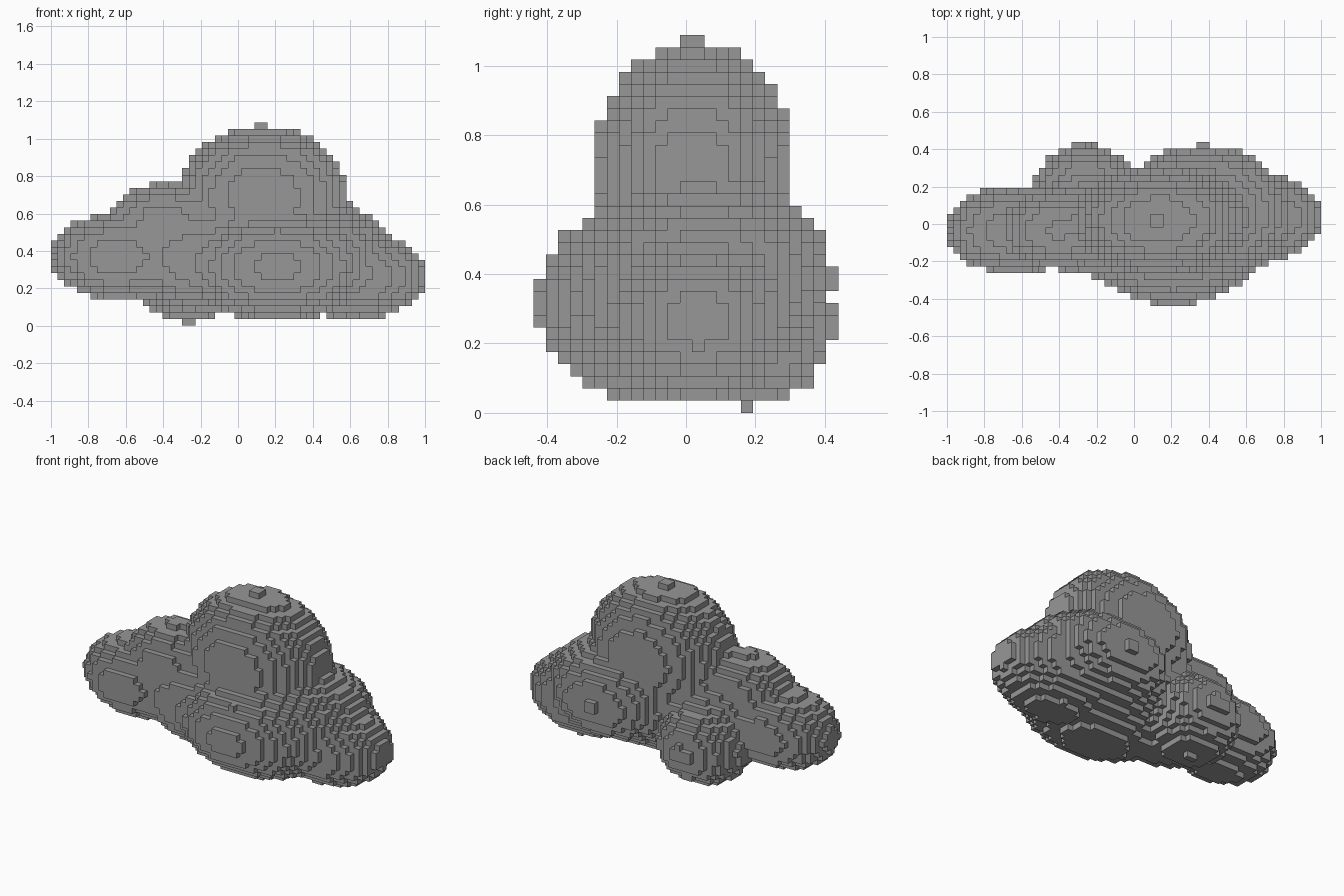
import bpy, bmesh
from math import exp, sqrt

if "Cube" in bpy.data.objects:
    bpy.data.objects.remove(bpy.data.objects["Cube"])

# Blocky cloud: softly merged ellipsoid puffs sampled on a regular voxel grid
NX, NY, NZ = 57, 25, 31
V = 2.0 / NX
SHARP = 18  # higher = harder creases between puffs

# Puffs: centre, radii
PUFFS = [
    ((0.135, 0.02, 0.69), (0.456, 0.292, 0.382)),     # main dome
    ((0.21, -0.09, 0.318), (0.475, 0.341, 0.296)),    # front puff
    ((0.368, 0.06, 0.39), (0.46, 0.3625, 0.288)),     # back right puff
    ((0.63, 0.035, 0.265), (0.373, 0.25, 0.235)),     # right end
    ((-0.263, 0.175, 0.25), (0.275, 0.252, 0.234)),   # back left puff
    ((-0.645, -0.033, 0.37), (0.356, 0.235, 0.23)),   # left end
    ((-0.40, -0.03, 0.55), (0.30, 0.20, 0.21)),       # upper left puff
    ((-0.20, -0.01, 0.36), (0.41, 0.27, 0.28)),       # core
]


def corner(i, j, k):
    return ((i - NX / 2) * V, (j - NY / 2) * V, k * V)


def inside(i, j, k):
    p = corner(i + 0.5, j + 0.5, k + 0.5)
    return sum(exp(SHARP * (1 - sqrt(sum(((a - b) / r) ** 2
                                         for a, b, r in zip(p, c, rad)))))
               for c, rad in PUFFS) >= 1


cells = {(i, j, k) for i in range(NX) for j in range(NY) for k in range(NZ)
         if inside(i, j, k)}

# Skin: one outward quad wherever a filled cell meets an empty one
bm = bmesh.new()
verts = {}


def vert(c):
    if c not in verts:
        verts[c] = bm.verts.new(corner(*c))
    return verts[c]


for cell in cells:
    for axis in range(3):
        u, w = (axis + 1) % 3, (axis + 2) % 3
        for side in (0, 1):
            near = list(cell)
            near[axis] += 2 * side - 1
            if tuple(near) in cells:
                continue
            quad = []
            for du, dw in ((0, 0), (1, 0), (1, 1), (0, 1)):
                c = list(cell)
                c[axis] += side
                c[u] += du
                c[w] += dw
                quad.append(vert(tuple(c)))
            bm.faces.new(quad if side else quad[::-1])

mesh = bpy.data.meshes.new("cloud")
bm.to_mesh(mesh)
bm.free()
cloud = bpy.data.objects.new("cloud", mesh)
bpy.context.collection.objects.link(cloud)

# Dark grey finish
grey = bpy.data.materials.new("dark_grey")
grey.diffuse_color = (0.31, 0.31, 0.31, 1)
grey.use_nodes = True
grey.node_tree.nodes["Principled BSDF"].inputs["Base Color"].default_value = grey.diffuse_color
mesh.materials.append(grey)
